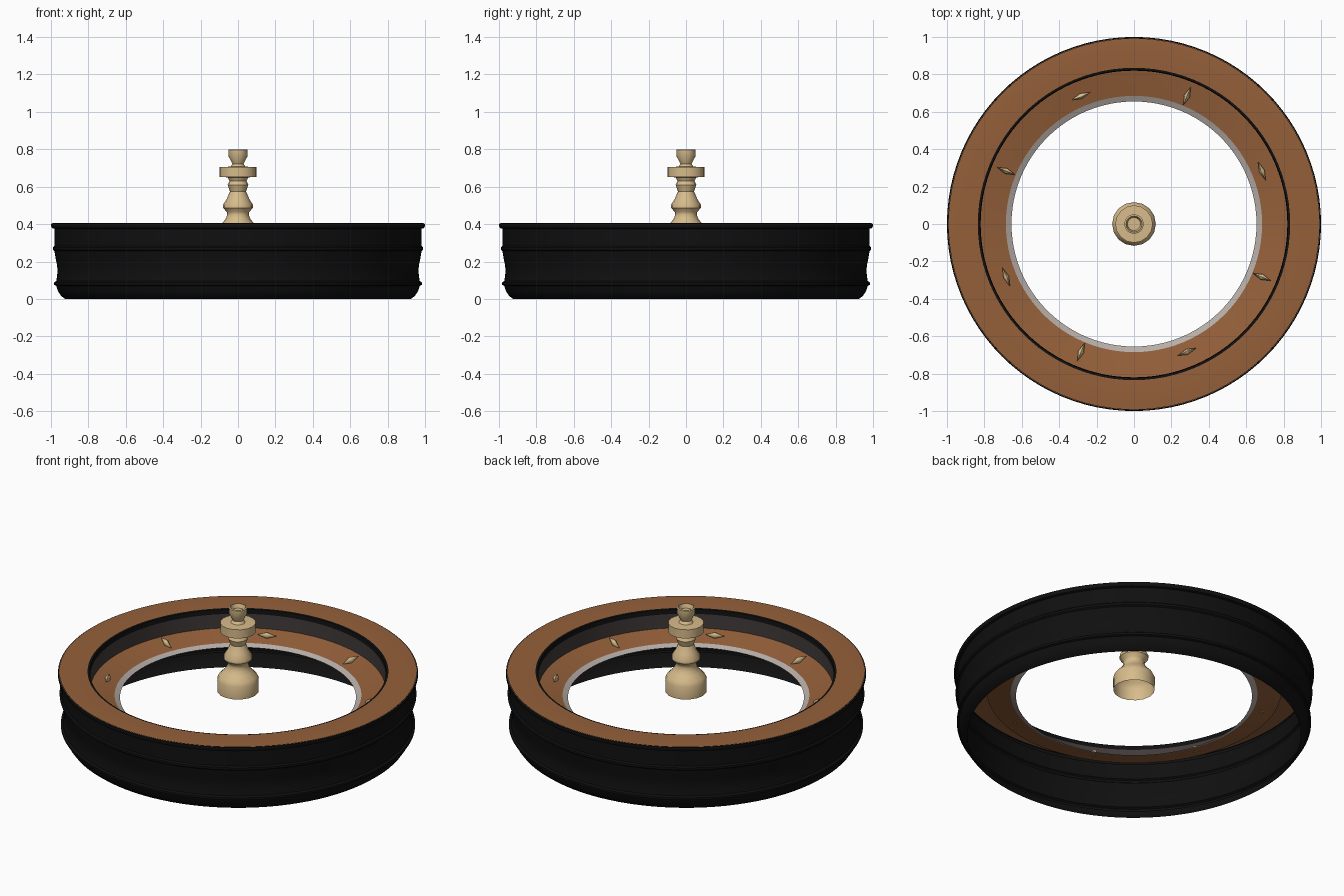
import bpy, bmesh, math
from mathutils import Matrix, Vector

if "Cube" in bpy.data.objects:
    bpy.data.objects.remove(bpy.data.objects["Cube"])


def material(name, rgb):
    m = bpy.data.materials.new(name)
    m.diffuse_color = (*rgb, 1)
    m.use_nodes = True
    m.node_tree.nodes["Principled BSDF"].inputs["Base Color"].default_value = m.diffuse_color
    return m


BLACK = material("black lacquer", (0.005, 0.005, 0.005))
WOOD = material("brown wood", (0.30, 0.117, 0.042))
GREY = material("light grey metal", (0.47, 0.42, 0.39))
DARK = material("dark grey", (0.055, 0.043, 0.043))
BRASS = material("pale brass", (0.68, 0.50, 0.26))


def finish(name, bm, mat, angle):
    me = bpy.data.meshes.new(name)
    bm.to_mesh(me)
    bm.free()
    me.materials.append(mat)
    ob = bpy.data.objects.new(name, me)
    bpy.context.collection.objects.link(ob)
    bpy.ops.object.select_all(action='DESELECT')
    ob.select_set(True)
    bpy.context.view_layer.objects.active = ob
    if angle:
        bpy.ops.object.shade_smooth_by_angle(angle=math.radians(angle))
    return ob


def lathe(name, profile, mat, sides=96, angle=40):
    """Spin an (r, z) profile; faces point outward when it runs upward."""
    bm = bmesh.new()
    rings = []
    for r, z in profile:
        rings.append([bm.verts.new((r * math.cos(2 * math.pi * i / sides),
                                    r * math.sin(2 * math.pi * i / sides), z))
                      for i in range(sides)])
    for a, b in zip(rings, rings[1:]):
        for i in range(sides):
            k = (i + 1) % sides
            bm.faces.new((a[i], a[k], b[k], b[i]))
    return finish(name, bm, mat, angle)


# Outer bowl wall, open underneath, with beads and a concave waist
lathe("outer_bowl", [
    (0.925, 0.0), (0.945, 0.015), (0.962, 0.04), (0.972, 0.07), (0.983, 0.075),
    (0.983, 0.088), (0.972, 0.095), (0.967, 0.125), (0.965, 0.155),
    (0.968, 0.185), (0.975, 0.215), (0.981, 0.255), (0.99, 0.262),
    (0.99, 0.275), (0.982, 0.282), (0.982, 0.375), (0.995, 0.379),
    (1.0, 0.391), (0.998, 0.402), (0.99, 0.405)], BLACK)

# Wide wooden top rim
lathe("top_rim", [(0.994, 0.404), (0.95, 0.406), (0.89, 0.406), (0.835, 0.404)], WOOD)

# Black lip on the inner edge of the rim and the wall below it
lathe("inner_lip", [(0.835, 0.404), (0.823, 0.402), (0.82, 0.375)], BLACK)
lathe("inner_wall", [(0.82, 0.375), (0.82, 0.29)], DARK)

# Sloping wooden ball track and the metal ring round the opening
lathe("ball_track", [(0.82, 0.29), (0.75, 0.275), (0.685, 0.26)], WOOD)
lathe("metal_ring", [(0.685, 0.26), (0.655, 0.246)], GREY)

# Central turned spindle, hollow at the bottom
lathe("spindle", [
    (0.115, 0.285), (0.117, 0.36), (0.105, 0.385), (0.08, 0.41), (0.065, 0.43),
    (0.058, 0.45), (0.06, 0.465), (0.08, 0.487), (0.08, 0.503), (0.06, 0.535),
    (0.043, 0.575), (0.055, 0.61), (0.045, 0.63), (0.055, 0.65), (0.1, 0.652),
    (0.1, 0.705), (0.04, 0.707), (0.03, 0.722), (0.052, 0.765),
    (0.052, 0.797), (0.043, 0.8), (0.035, 0.775), (0.001, 0.775)],
    BRASS, sides=16, angle=35)

# Eight diamond deflectors, alternately along and across the track
slope = math.atan2(0.03, 0.13)
for n in range(8):
    a = math.radians(22.5 + 45 * n)
    bm = bmesh.new()
    bmesh.ops.create_uvsphere(bm, u_segments=8, v_segments=2, radius=1)
    bm.clear()
    long_, wide, high = 0.055, 0.016, 0.02
    tips = [bm.verts.new((s * long_, 0, 0)) for s in (-1, 1)]
    ring = [bm.verts.new((x, wide * math.cos(t * math.pi / 4),
                          high * math.sin(t * math.pi / 4)))
            for x in (0,) for t in range(8)]
    for i in range(8):
        for tip in tips:
            bm.faces.new((ring[i], ring[(i + 1) % 8], tip))
    bmesh.ops.recalc_face_normals(bm, faces=bm.faces)
    turn = Matrix.Rotation(math.pi / 2 if n % 2 == 0 else 0, 4, 'Z')
    place = (Matrix.Rotation(a, 4, 'Z') @ Matrix.Translation(Vector((0.74, 0, 0.288)))
             @ Matrix.Rotation(-slope, 4, 'Y') @ turn)
    bm.transform(place)
    finish(f"deflector_{n + 1}", bm, BRASS, 50)
